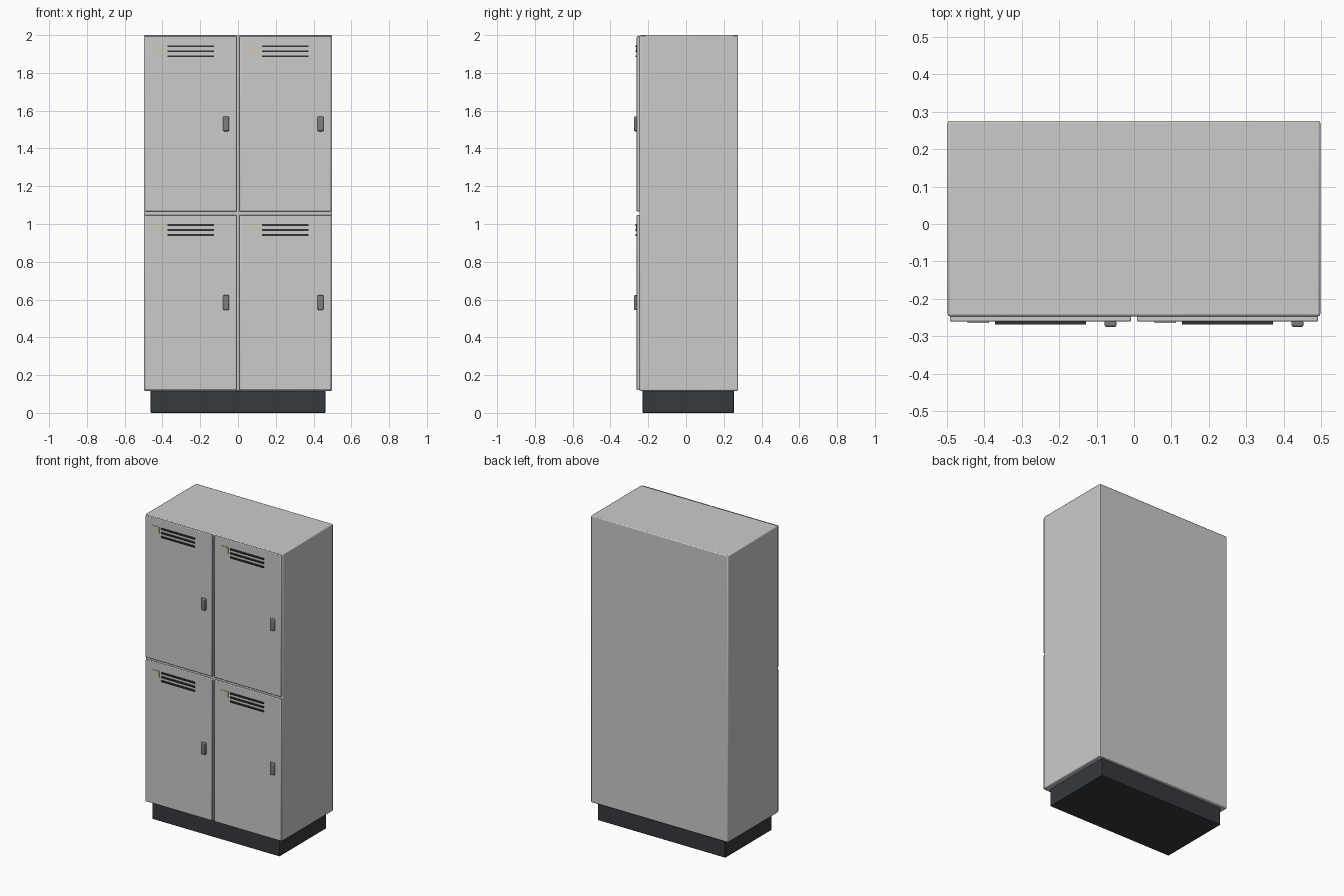
import bpy

if "Cube" in bpy.data.objects:
    bpy.data.objects.remove(bpy.data.objects["Cube"])


def material(name, rgb):
    m = bpy.data.materials.new(name)
    m.diffuse_color = (*rgb, 1)
    m.use_nodes = True
    m.node_tree.nodes["Principled BSDF"].inputs["Base Color"].default_value = m.diffuse_color
    return m


DARK = material("dark_plinth", (0.035, 0.04, 0.047))
SLOT = material("slot_black", (0.03, 0.032, 0.036))
CREAM = material("label_cream", (0.62, 0.60, 0.50))
STEEL = material("handle_steel", (0.2, 0.21, 0.22))


def box(name, x, y, z, mat=None, bevel=0.0, segments=2):
    """Box from (min, max) pairs with an optional rounded edge."""
    bpy.ops.mesh.primitive_cube_add(
        size=1, location=[(a + b) / 2 for a, b in (x, y, z)])
    ob = bpy.context.object
    ob.name = name
    ob.scale = [b - a for a, b in (x, y, z)]
    bpy.ops.object.transform_apply(location=False, rotation=False, scale=True)
    if mat:
        ob.data.materials.append(mat)
    if bevel:
        mod = ob.modifiers.new("edge", 'BEVEL')
        mod.width = bevel
        mod.segments = segments
        bpy.ops.object.shade_smooth_by_angle()
    return ob


# Plinth and cabinet body
box("plinth", (-0.463, 0.463), (-0.23, 0.253), (0, 0.125), DARK, 0.003)
box("cabinet_body", (-0.498, 0.498), (-0.247, 0.276), (0.117, 2.0), None, 0.006)

# Four doors, each with vent slots, a label plate and a handle
FRONT = -0.261
for row, zc in (("lower", 0.584), ("upper", 1.530)):
    for side, xc in (("left", -0.25), ("right", 0.25)):
        tag = f"{row}_{side}"
        box(f"door_{tag}", (xc - 0.242, xc + 0.242), (FRONT, -0.24),
            (zc - 0.464, zc + 0.464), None, 0.004)
        for i in range(3):
            z = zc + 0.411 - i * 0.0265
            box(f"vent_slot_{tag}_{i + 1}", (xc - 0.122, xc + 0.122),
                (-0.268, FRONT + 0.002), (z - 0.005, z + 0.005), SLOT)
        box(f"label_plate_{tag}", (xc - 0.195, xc - 0.138),
            (-0.264, FRONT + 0.002), (zc + 0.377, zc + 0.417), CREAM)
        box(f"handle_{tag}", (xc + 0.171, xc + 0.203), (-0.275, FRONT + 0.003),
            (zc - 0.039, zc + 0.039), STEEL, 0.005)
